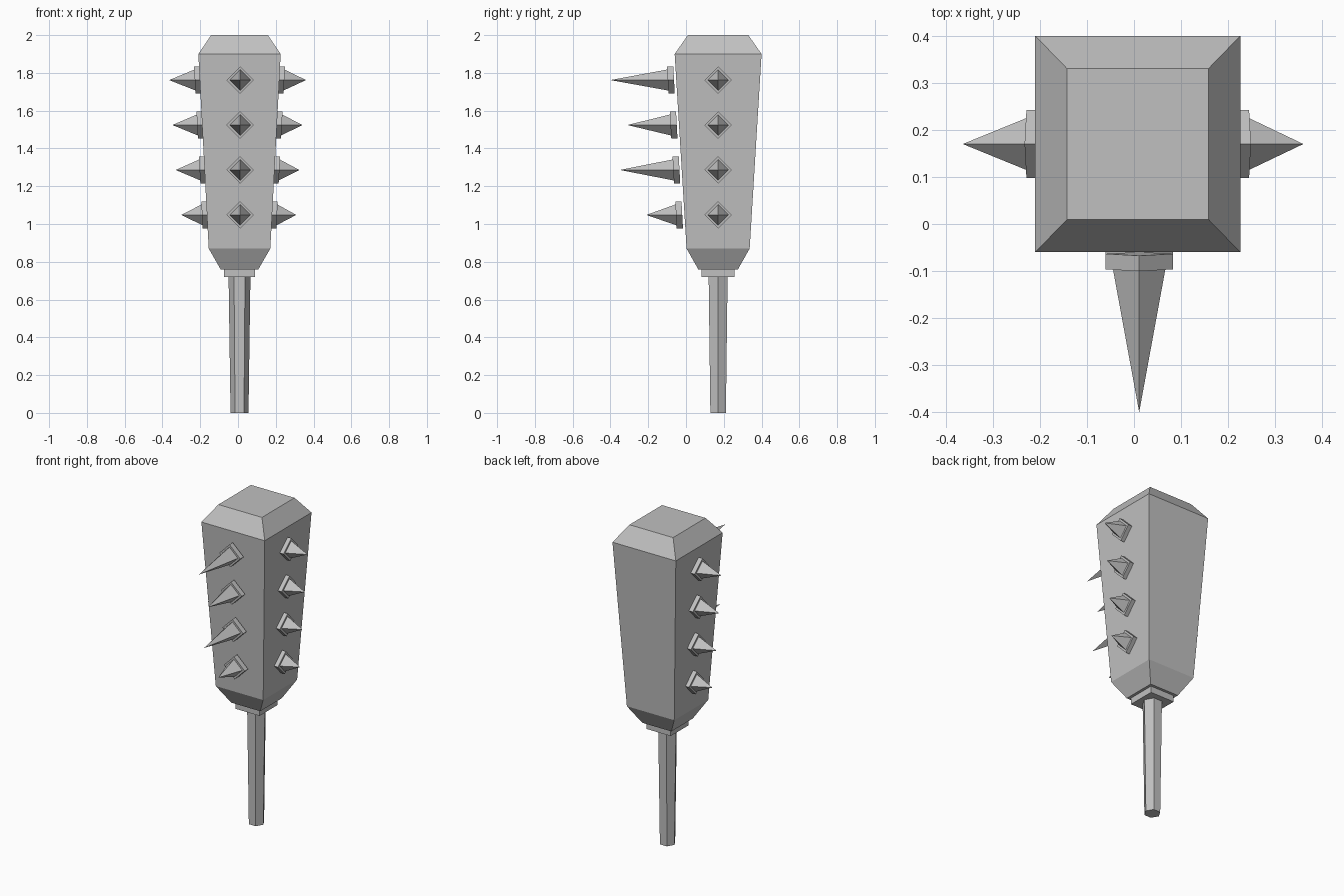
import bpy, bmesh, math
from mathutils import Vector

cube = bpy.data.objects.get("Cube")
if cube:
    bpy.data.objects.remove(cube, do_unlink=True)

GREY = (0.53, 0.53, 0.53, 1.0)
stone = bpy.data.materials.new("plain_grey")
stone.use_nodes = True
stone.diffuse_color = GREY
shader = next(n for n in stone.node_tree.nodes if n.type == 'BSDF_PRINCIPLED')
shader.inputs["Base Color"].default_value = GREY

CX, CY = 0.008, 0.17      # axis of the club
SLOPE = 0.055             # outward lean of the head's walls


def loft(name, rings):
    """Skin a closed solid through a list of rings; a one-point ring is a tip."""
    bm = bmesh.new()
    loops = [[bm.verts.new(p) for p in ring] for ring in rings]
    for a, b in zip(loops, loops[1:]):
        n = len(a)
        for i in range(n):
            j = (i + 1) % n
            if len(b) == 1:
                bm.faces.new((a[i], a[j], b[0]))
            else:
                bm.faces.new((a[i], a[j], b[j], b[i]))
    for end in (loops[0], loops[-1]):
        if len(end) > 2:
            bm.faces.new(end)
    bmesh.ops.recalc_face_normals(bm, faces=bm.faces)
    mesh = bpy.data.meshes.new(name)
    bm.to_mesh(mesh)
    bm.free()
    mesh.materials.append(stone)
    obj = bpy.data.objects.new(name, mesh)
    bpy.context.collection.objects.link(obj)
    return obj


def box_ring(hx, hy, z):
    return [(CX + sx * hx, CY + sy * hy, z)
            for sx, sy in ((-1, -1), (1, -1), (1, 1), (-1, 1))]


def hex_ring(r, z):
    return [(CX + r * math.cos(k * math.pi / 3),
             CY + r * math.sin(k * math.pi / 3), z) for k in range(6)]


# Tapered head with chamfered ends
loft("club_head", [box_ring(0.10, 0.105, 0.76), box_ring(0.163, 0.167, 0.87),
                   box_ring(0.218, 0.23, 1.90), box_ring(0.15, 0.16, 2.0)])

# Collar and six-sided grip
loft("collar", [box_ring(0.083, 0.088, 0.72), box_ring(0.083, 0.088, 0.765)])
loft("handle", [hex_ring(0.0475, 0.0), hex_ring(0.058, 0.73)])


def spike(name, centre, out, inner, outer, tip):
    """Diamond plate plus four-sided point; distances run along 'out'."""
    out = Vector(out)
    across = Vector((-out.y, out.x, 0))
    lean = Vector((0, 0, 1)) + out * SLOPE

    def diamond(r, d):
        base = centre + out * d
        return [base + across * r, base + lean * r,
                base - across * r, base - lean * r]

    loft(name + "_plate", [diamond(0.072, inner), diamond(0.072, outer)])
    loft(name + "_point", [diamond(0.056, outer - 0.002), [centre + out * tip]])


# Spike rows: height, then reach of the front, left and right points
ROWS = [(1.762, 0.40, 0.36, 0.364), (1.524, 0.31, 0.341, 0.347),
        (1.286, 0.35, 0.325, 0.33), (1.048, 0.21, 0.308, 0.30)]
for i, (z, front, left, right) in enumerate(ROWS, 1):
    wall_x = 0.163 + (z - 0.87) * 0.0534
    wall_y = 0.167 + (z - 0.87) * 0.061 - CY
    spike(f"front_spike_{i}", Vector((CX + 0.003, 0, z)), (0, -1, 0),
          wall_y + 0.012, wall_y + 0.045, front)
    for side, sign, reach in (("left", 1, left), ("right", -1, right)):
        spike(f"{side}_spike_{i}", Vector((CX, CY, z)), (sign, 0, 0),
              wall_x - 0.008, wall_x + 0.026, reach - sign * CX)
